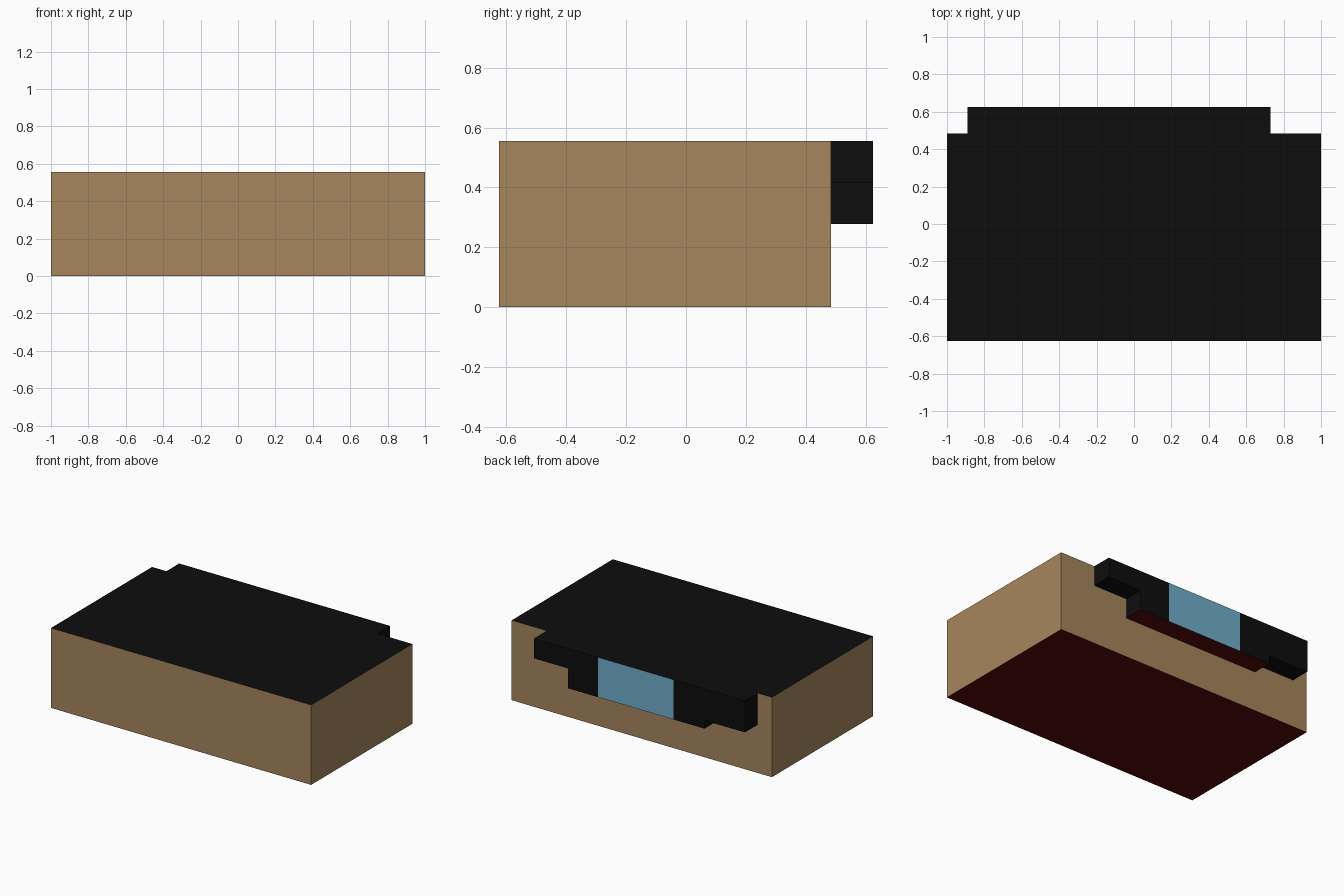
import bpy
import bmesh

if "Cube" in bpy.data.objects:
    bpy.data.objects.remove(bpy.data.objects["Cube"])


def material(name, rgb):
    m = bpy.data.materials.new(name)
    m.diffuse_color = (*rgb, 1)
    m.use_nodes = True
    m.node_tree.nodes["Principled BSDF"].inputs["Base Color"].default_value = m.diffuse_color
    return m


TAN = material("tan", (0.38, 0.24, 0.11))
BLACK = material("black", (0.004, 0.004, 0.004))
RED = material("dark_red", (0.09, 0.002, 0.002))
BLUE = material("blue", (0.16, 0.43, 0.60))
H, Y0, Y1, Y2 = 0.555, -0.625, 0.485, 0.625


def side_of(normal):
    axis = max(range(3), key=lambda i: abs(normal[i]))
    return ("+" if normal[axis] > 0 else "-") + "xyz"[axis]


def box(name, lo, hi, base, sides=None, skip=()):
    """Box between two corners; sides overrides colours, skip drops hidden faces."""
    sides = sides or {}
    bm = bmesh.new()
    bmesh.ops.create_cube(bm, size=1)
    for v in bm.verts:
        v.co = [h if c > 0 else l for c, l, h in zip(v.co, lo, hi)]
    bm.normal_update()
    mats = [base] + list(dict.fromkeys(sides.values()))
    hidden = []
    for f in bm.faces:
        s = side_of(f.normal)
        f.material_index = mats.index(sides.get(s, base))
        if s in skip:
            hidden.append(f)
    bmesh.ops.delete(bm, geom=hidden, context='FACES')
    me = bpy.data.meshes.new(name)
    for m in mats:
        me.materials.append(m)
    bm.to_mesh(me)
    bm.free()
    ob = bpy.data.objects.new(name, me)
    bpy.context.collection.objects.link(ob)


# Main block: tan walls, black top, red underside
box("main_body", (-1, Y0, 0), (1, Y1, H), TAN, {"+z": BLACK, "-z": RED})

# Stepped rear ledge: shallow end, central drop with a blue panel, deeper end
parts = [
    ("ledge_shallow_end", 0.47, 0.73, 0.416, {}, ("-x",)),
    ("ledge_centre_right", 0.24, 0.47, 0.278, {"-z": RED}, ("-x",)),
    ("ledge_blue_panel", -0.34, 0.24, 0.278,
     {"-z": RED, "+y": BLUE}, ("-x", "+x")),
    ("ledge_centre_left", -0.58, -0.34, 0.278, {"-z": RED}, ("+x",)),
    ("ledge_deep_end", -0.89, -0.58, 0.335, {}, ("+x",)),
]
for name, x0, x1, z0, sides, skip in parts:
    box(name, (x0, Y1, z0), (x1, Y2, H), BLACK, sides, skip + ("-y",))
